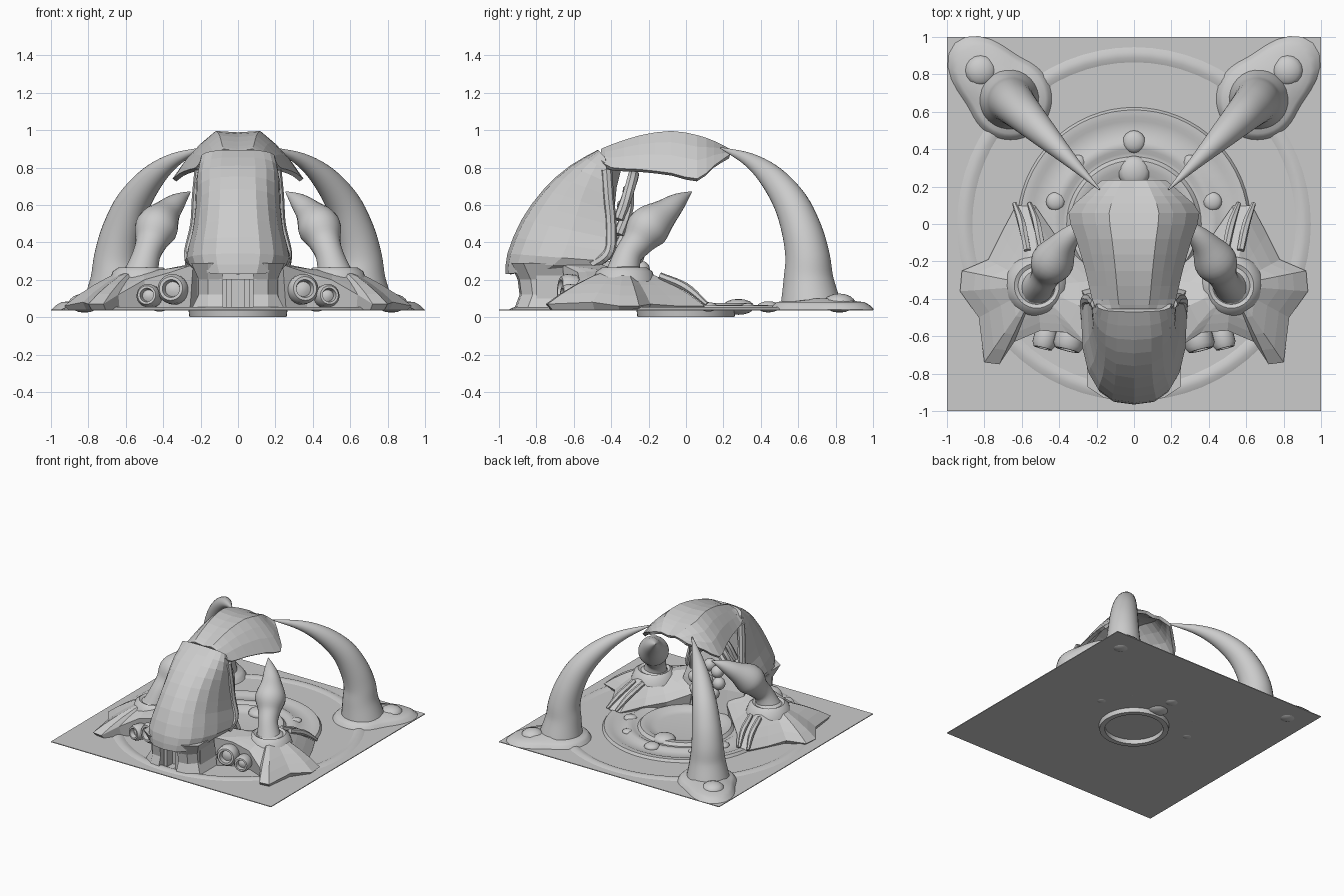
import bpy, bmesh, math
from mathutils import Vector

if "Cube" in bpy.data.objects:
    bpy.data.objects.remove(bpy.data.objects["Cube"])

grey = bpy.data.materials.new("stone_grey")
grey.diffuse_color = (0.6, 0.6, 0.6, 1)
grey.use_nodes = True
grey.node_tree.nodes["Principled BSDF"].inputs["Base Color"].default_value = grey.diffuse_color


def finish(name, bm, smooth=None, thick=0):
    bmesh.ops.recalc_face_normals(bm, faces=bm.faces)
    me = bpy.data.meshes.new(name)
    bm.to_mesh(me)
    bm.free()
    ob = bpy.data.objects.new(name, me)
    bpy.context.collection.objects.link(ob)
    me.materials.append(grey)
    if thick:
        m = ob.modifiers.new("shell", 'SOLIDIFY')
        m.thickness, m.offset = thick, -1
    if smooth:
        bpy.ops.object.select_all(action='DESELECT')
        ob.select_set(True)
        bpy.context.view_layer.objects.active = ob
        bpy.ops.object.shade_smooth_by_angle(angle=math.radians(smooth))
    return ob


def loft(name, rings, closed=True, caps=True, **kw):
    bm = bmesh.new()
    vs = [[bm.verts.new(p) for p in r] for r in rings]
    n = len(vs[0])
    for a, b in zip(vs, vs[1:]):
        for i in range(n if closed else n - 1):
            j = (i + 1) % n
            bm.faces.new((a[i], a[j], b[j], b[i]))
    if closed and caps:
        bm.faces.new(vs[0])
        bm.faces.new(vs[-1])
    return finish(name, bm, **kw)


def lathe(name, profile, centre=(0, 0, 0), axis=(0, 0, 1), seg=32, smooth=40, caps=True):
    q = Vector((0, 0, 1)).rotation_difference(Vector(axis))
    c = Vector(centre)
    rings = [[c + q @ Vector((r * math.cos(t), r * math.sin(t), z))
              for t in (2 * math.pi * i / seg for i in range(seg))] for r, z in profile]
    return loft(name, rings, smooth=smooth, caps=caps)


def spline(keys, steps=5):
    # Catmull-Rom through tuples of any length
    k = [Vector(p) for p in keys]
    k = [k[0] * 2 - k[1]] + k + [k[-1] * 2 - k[-2]]
    out = []
    for i in range(1, len(k) - 2):
        a, b, c, d = k[i - 1:i + 3]
        for s in range(steps):
            t = s / steps
            out.append(0.5 * (2 * b + (c - a) * t + (2 * a - 5 * b + 4 * c - d) * t * t
                              + (3 * b - a - 3 * c + d) * t ** 3))
    return out + [k[-2]]


def tube(name, path, radii, seg=20, smooth=40, side=Vector((1, -1, 0))):
    pts = [Vector(p) for p in path]
    rad = [Vector((r, 0)) for r in radii]
    if len(pts) > 2:
        pts, rad = spline(pts), spline(rad)
    rings = []
    for i, p in enumerate(pts):
        d = (pts[min(i + 1, len(pts) - 1)] - pts[max(i - 1, 0)]).normalized()
        u = (side - d * side.dot(d)).normalized()
        v = d.cross(u)
        r = max(rad[i].x, 0.003)
        rings.append([p + r * (u * math.cos(t) + v * math.sin(t))
                      for t in (2 * math.pi * j / seg for j in range(seg))])
    return loft(name, rings, smooth=smooth)


def ball(name, c, r, scale=(1, 1, 1), seg=16):
    bm = bmesh.new()
    bmesh.ops.create_uvsphere(bm, u_segments=seg, v_segments=seg // 2, radius=r)
    for v in bm.verts:
        v.co = Vector(c) + Vector([v.co[i] * scale[i] for i in range(3)])
    return finish(name, bm, smooth=60)


def box(name, lo, hi):
    bm = bmesh.new()
    bmesh.ops.create_cube(bm, size=1)
    for v in bm.verts:
        v.co = [(a + b) / 2 + (b - a) * t for a, b, t in zip(lo, hi, v.co)]
    return finish(name, bm)


# Ground plate, foundation ring below it and concentric floor rings
box("ground_plate", (-1, -1, 0.036), (1, 1, 0.042))
lathe("foundation_ring", [(0.22, 0.04), (0.22, 0), (0.26, 0), (0.265, 0.04)], seg=48, caps=False)
lathe("outer_ring", [(0.86, 0.04), (0.89, 0.053), (0.92, 0.053), (0.95, 0.04)], seg=64, caps=False)
lathe("terrace", [(0.625, 0.04), (0.61, 0.062), (0.57, 0.062), (0.55, 0.053), (0.46, 0.053),
                  (0.44, 0.066), (0.40, 0.066), (0.38, 0.053), (0.36, 0.053), (0.34, 0.075),
                  (0.30, 0.075), (0.27, 0.055), (0.22, 0.05)], seg=64)
for x, y, r in ((0, 0.44, 0.06), (0, 0.28, 0.085), (0.42, 0.12, 0.05), (-0.42, 0.12, 0.05),
                (0.3, 0.33, 0.04), (-0.3, 0.33, 0.04)):
    ball("floor_nub", (x, y, 0.055), r, (1, 1, 0.5))

# Lower hood: bent shell (outer y, z, rear y, z, half width)
stations = spline([(-0.965, 0.23, -0.58, 0.27, 0.24), (-0.955, 0.34, -0.44, 0.3, 0.285),
                   (-0.88, 0.52, -0.4, 0.42, 0.25), (-0.76, 0.685, -0.41, 0.57, 0.23),
                   (-0.62, 0.81, -0.42, 0.72, 0.225), (-0.47, 0.895, -0.43, 0.85, 0.2)], 2)
rings = []
for oy, oz, by, bz, w in stations:
    ring = []
    for i in range(11):
        a = math.pi * i / 10
        c, f = math.cos(a), math.sin(a) ** 0.7
        ring.append((w * math.copysign(abs(c) ** 0.75, c), by + (oy - by) * f, bz + (oz - bz) * f))
    rings.append(ring)
loft("lower_hood", rings, closed=False, thick=0.03)
# Rim band along the rear edge of the lower hood
for s in (1, -1):
    tube("hood_rim", [(s * r[0][0] * 0.95, r[0][1], r[0][2]) for r in rings[1::2]],
         [0.03] * len(rings[1::2]), seg=8, smooth=None)

# Upper hood: visor (y, crown z, edge z, half width)
rings = []
for y, top, low, w in spline([(-0.455, 0.9, 0.84, 0.2), (-0.4, 0.925, 0.8, 0.225), (-0.25, 0.975, 0.79, 0.26),
                              (-0.08, 1.0, 0.77, 0.31), (0.06, 0.978, 0.74, 0.35),
                              (0.15, 0.945, 0.81, 0.27), (0.235, 0.9, 0.87, 0.17)], 2):
    h = top - low
    half = [(w, low), (w * 0.8, low + h * 0.42), (w * 0.6, top - h * 0.28),
            (w * 0.38, top - h * 0.02)]
    sec = half + [(0, top - 0.012)] + [(-x, z) for x, z in half[::-1]]
    rings.append([(x, y, z) for x, z in sec])
loft("upper_hood", rings, closed=False, thick=0.025)

# Inner throat under the hood with beads
loft("throat", [[(x * w, y0 + abs(x) * -0.05, z) for x in (-1, -0.5, 0, 0.5, 1)]
                for z, y0, w in ((0.04, -0.3, 0.3), (0.25, -0.34, 0.27), (0.5, -0.42, 0.22),
                                 (0.7, -0.4, 0.2), (0.86, -0.36, 0.17))],
     closed=False, thick=0.03)
for i in range(3):
    z = 0.66 - 0.08 * i
    tube("throat_arch", [(-0.19, -0.36, z - 0.14), (-0.14, -0.31, z), (0, -0.28 - 0.03 * i, z + 0.1),
                         (0.14, -0.31, z), (0.19, -0.36, z - 0.14)], [0.03] * 5, seg=8, side=Vector((0, 1, 0.3)))
for i in range(9):
    a = i * 2 * math.pi / 8
    r = 0.11 if i < 8 else 0
    ball("throat_bead", (r * math.cos(a), -0.27 - 0.04 * math.sin(a), 0.33 + r * math.sin(a)), 0.05, seg=12)

# Front plinth under the lower hood
box("plinth_core", (-0.22, -0.8, 0.04), (0.22, -0.4, 0.3))
box("plinth_lintel", (-0.1, -0.9, 0.2), (0.1, -0.5, 0.27))
for s in (1, -1):
    loft("plinth_leg", [[(s * x, y, z) for x, y in ((0.08, f), (0.16, f + 0.01), (o, f + 0.07), (o, -0.5), (0.08, -0.5))]
                        for z, f, o in ((0.04, -0.92, 0.25), (0.12, -0.89, 0.21), (0.2, -0.9, 0.21), (0.29, -0.94, 0.25))])
    box("plinth_tooth", (s * 0.05 - 0.015, -0.87, 0.04), (s * 0.05 + 0.015, -0.8, 0.2))

# Wing outline (x, y, rim z)
outline = [(0.16, -0.3, 0.16), (0.3, -0.18, 0.1), (0.42, -0.06, 0.08), (0.53, 0.1, 0.06), (0.63, 0.1, 0.06),
           (0.71, -0.05, 0.06), (0.78, -0.19, 0.07), (0.92, -0.25, 0.06), (0.93, -0.36, 0.06), (0.83, -0.5, 0.08),
           (0.8, -0.74, 0.07), (0.72, -0.75, 0.07), (0.64, -0.63, 0.12), (0.5, -0.57, 0.2),
           (0.36, -0.58, 0.24), (0.24, -0.66, 0.28), (0.16, -0.5, 0.31)]
for s in (1, -1):
    # Wing mound beside the body
    rings = []
    for t, k in ((0.94, -1), (1, 0), (0.82, 0.3), (0.62, 0.58), (0.4, 0.84), (0.2, 1)):
        rings.append([(s * (0.52 + (x - 0.52) * t), -0.33 + (y + 0.33) * t,
                       0.04 if k < 0 else z + (0.25 - z) * k) for x, y, z in outline])
    loft("wing", rings)
    # Thin ridges on the wing
    for dx in (0, 0.08):
        tube("wing_ridge", [(s * (0.56 + dx), 0.11, 0.07), (s * (0.52 + dx), 0.0, 0.16), (s * (0.49 + dx), -0.14, 0.22)],
             [0.012, 0.022, 0.02], seg=6, smooth=None)
    # Curved pod with its collar
    lathe("pod_collar", [(0.17, 0.19), (0.15, 0.245), (0.12, 0.265), (0.1, 0.255), (0.08, 0.27)], (s * 0.52, -0.33, 0))
    tube("pod", [(s * 0.52, -0.34, 0.22), (s * 0.49, -0.31, 0.33), (s * 0.465, -0.26, 0.4), (s * 0.435, -0.2, 0.48),
                 (s * 0.38, -0.11, 0.56), (s * 0.32, -0.04, 0.62), (s * 0.255, 0.03, 0.67)],
         [0.095, 0.075, 0.085, 0.115, 0.075, 0.045, 0.003], side=Vector((s, 1, 0)))
    # Lamps under the front edge of the wing
    for x, y, z, r in ((0.35, -0.64, 0.15, 0.08), (0.48, -0.63, 0.115, 0.062)):
        lathe("lamp", [(r * 0.8, -0.14), (r, -0.04), (r, 0.01), (r * 0.8, 0.035), (r * 0.6, 0.035),
                       (r * 0.5, 0.0), (r * 0.2, 0.01)], (s * x, y, z), (s * 0.25, -1, 0.1), seg=24)
    # Rear horn, mound and corner bump
    h = [(0.665, 0.08, 0.16), (0.655, 0.2, 0.135), (0.65, 0.32, 0.12), (0.62, 0.46, 0.108), (0.56, 0.61, 0.092),
         (0.46, 0.745, 0.068), (0.34, 0.84, 0.038), (0.185, 0.905, 0.004)]
    tube("horn", [(s * d, d, z) for d, z, r in h], [r for d, z, r in h], seg=28, side=Vector((s, -1, 0)))
    mound = []
    for k, z in ((1, 0.042), (0.93, 0.065), (0.85, 0.08), (0.72, 0.085), (0.6, 0.1)):
        ring = []
        for i in range(40):
            a = 2 * math.pi * i / 40
            # circle of radius 0.22 drawn out towards the corner
            e = 0.22 + 0.2 * max(0, math.cos(a)) ** 5
            b = a + math.pi / 4
            ring.append((s * (0.66 + k * e * math.cos(b)), 0.67 + k * e * math.sin(b), z))
        mound.append(ring)
    loft("horn_mound", mound, smooth=50)
    ball("corner_bump", (s * 0.82, 0.82, 0.075), 0.085, (1, 1, 0.6))
